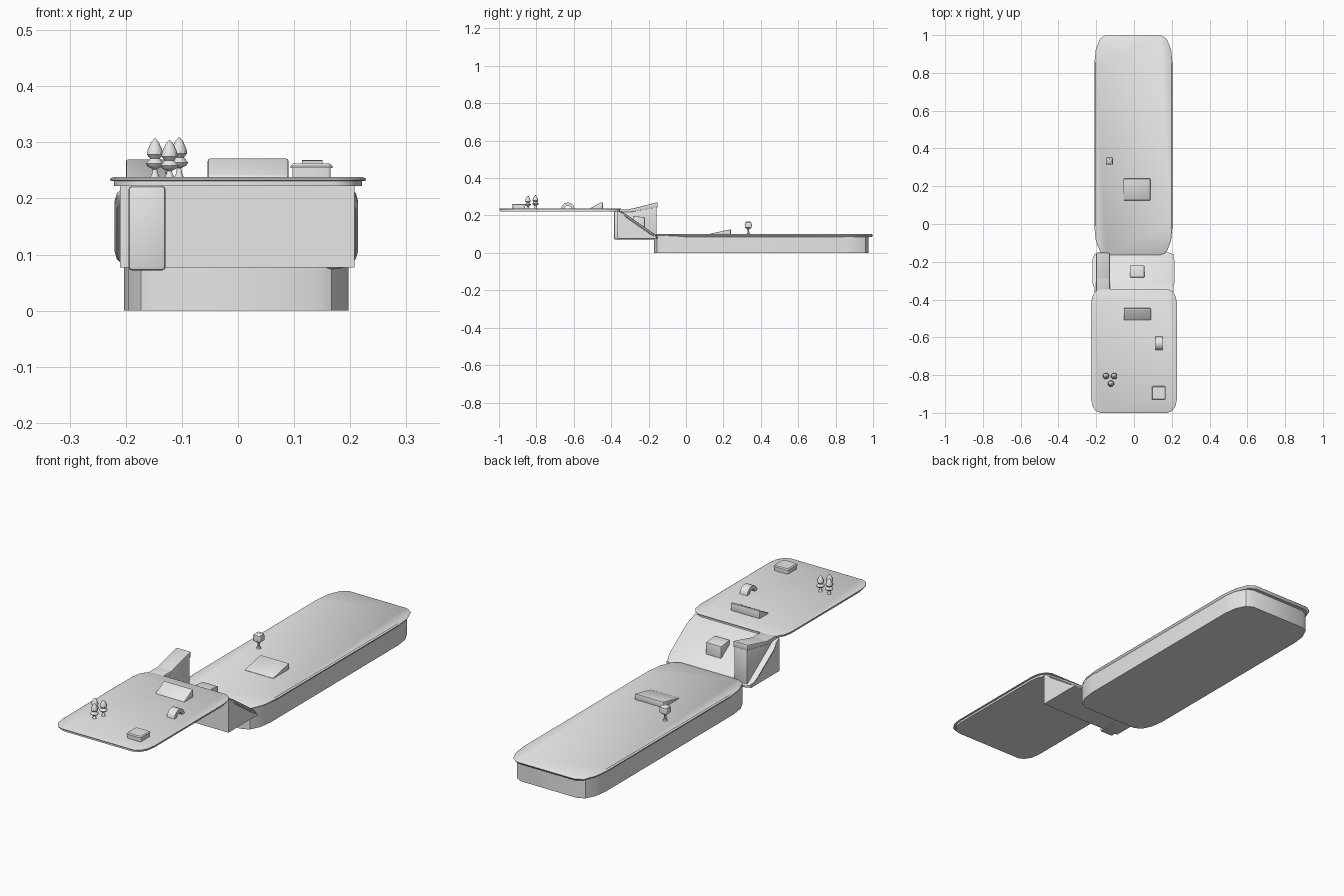
import bpy, bmesh, math

if "Cube" in bpy.data.objects:
    bpy.data.objects.remove(bpy.data.objects["Cube"])

grey = bpy.data.materials.new("plain_grey")
grey.diffuse_color = (0.8, 0.8, 0.8, 1)
grey.use_nodes = True
grey.node_tree.nodes["Principled BSDF"].inputs["Base Color"].default_value = grey.diffuse_color


def finish(name, bm, bevel=0, angle=35):
    bmesh.ops.recalc_face_normals(bm, faces=bm.faces)
    if bevel:
        bmesh.ops.bevel(bm, geom=bm.edges[:], offset=bevel, segments=2,
                        profile=0.5, affect='EDGES', clamp_overlap=True)
    me = bpy.data.meshes.new(name)
    bm.to_mesh(me)
    bm.free()
    ob = bpy.data.objects.new(name, me)
    me.materials.append(grey)
    bpy.context.collection.objects.link(ob)
    bpy.ops.object.select_all(action='DESELECT')
    ob.select_set(True)
    bpy.context.view_layer.objects.active = ob
    bpy.ops.object.shade_smooth_by_angle(angle=math.radians(angle))
    return ob


def loft(name, rings):
    """Closed solid through equal-length rings of points."""
    bm = bmesh.new()
    vs = [[bm.verts.new(p) for p in r] for r in rings]
    n = len(vs[0])
    for a, b in zip(vs, vs[1:]):
        for i in range(n):
            j = (i + 1) % n
            bm.faces.new((a[i], a[j], b[j], b[i]))
    bm.faces.new(vs[0][::-1])
    bm.faces.new(vs[-1])
    return finish(name, bm)


def slab(name, cx, hw, y0, y1, rx, ry, layers, lift=lambda y: 0):
    """Plate with stretched round corners; layers are (inset, z)."""
    cy, hy = (y0 + y1) / 2, (y1 - y0) / 2
    rings = []
    for inset, z in layers:
        ring = []
        for q, (sx, sy) in enumerate([(1, 1), (-1, 1), (-1, -1), (1, -1)]):
            for k in range(4):
                t = math.radians(q * 90 + k * 30)
                x = cx + sx * (hw - inset - rx) + rx * math.cos(t)
                y = cy + sy * (hy - inset - ry) + ry * math.sin(t)
                ring.append((x, y, z + lift(y)))
        rings.append(ring)
    return loft(name, rings)


def extrude(name, x0, x1, profile, bevel=0):
    """Side profile of (y, z) points pushed along x."""
    bm = bmesh.new()
    a = [bm.verts.new((x0, y, z)) for y, z in profile]
    b = [bm.verts.new((x1, y, z)) for y, z in profile]
    n = len(a)
    for i in range(n):
        j = (i + 1) % n
        bm.faces.new((a[i], a[j], b[j], b[i]))
    bm.faces.new(a[::-1])
    bm.faces.new(b)
    return finish(name, bm, bevel)


def lathe(name, x, y, profile, sides):
    return loft(name, [[(x + r * math.cos(2 * math.pi * (i + .5) / sides),
                         y + r * math.sin(2 * math.pi * (i + .5) / sides), z)
                        for i in range(sides)] for r, z in profile])


# Lower platform and its overhanging lip
slab("lower_platform_body", -0.003, 0.2, -0.17, 0.977, 0.06, 0.12,
     [(0, 0), (0, 0.092)])
slab("lower_platform_lip", -0.003, 0.207, -0.165, 1.0, 0.06, 0.15,
     [(0.008, 0.085), (0.002, 0.091), (0, 0.095), (0.006, 0.1)])

# Upper platform
slab("upper_platform", 0, 0.228, -1.0, -0.345, 0.05, 0.08,
     [(0.007, 0.222), (0.007, 0.231), (0, 0.232), (0, 0.235), (0.006, 0.238)])

# Connecting slope: wedge under a tilted plate
extrude("slope_body", -0.21, 0.208,
        [(-0.365, 0.077), (-0.16, 0.077), (-0.16, 0.086), (-0.355, 0.222),
         (-0.365, 0.222)])
slab("slope_plate", -0.003, 0.217, -0.35, -0.152, 0.03, 0.04,
     [(0.004, -0.012), (0, -0.006), (0, 0.001), (0.006, 0.005)],
     lambda y: 0.086 - (y + 0.155) * 0.7)

# Side pillar with a rising cap
extrude("side_pillar", -0.195, -0.129,
        [(-0.385, 0.072), (-0.157, 0.072), (-0.157, 0.255), (-0.29, 0.222),
         (-0.385, 0.222)], 0.006)
extrude("pillar_cap", -0.2, -0.127,
        [(-0.36, 0.218), (-0.29, 0.218), (-0.152, 0.243), (-0.152, 0.271),
         (-0.29, 0.236), (-0.36, 0.236)], 0.005)

# Ramps and blocks
extrude("lower_ramp", -0.056, 0.087,
        [(0.125, 0.095), (0.24, 0.095), (0.24, 0.126), (0.125, 0.102)], 0.006)
extrude("upper_ramp", -0.054, 0.09,
        [(-0.51, 0.232), (-0.445, 0.232), (-0.445, 0.271), (-0.453, 0.271),
         (-0.51, 0.24)], 0.005)
extrude("slope_block", -0.021, 0.055,
        [(-0.282, 0.13), (-0.22, 0.11), (-0.22, 0.19), (-0.282, 0.197)], 0.003)

# Low box with a lid
slab("box_body", 0.131, 0.034, -0.927, -0.861, 0.005, 0.005,
     [(0, 0.235), (0, 0.256)])
slab("box_lid", 0.131, 0.037, -0.93, -0.858, 0.007, 0.007,
     [(0, 0.254), (0, 0.258), (0.004, 0.262)])

# Arch, a half ring
outer = [(-0.632 + 0.036 * math.cos(math.pi * i / 10),
          0.235 + 0.034 * math.sin(math.pi * i / 10)) for i in range(11)]
inner = [(-0.632 + 0.019 * math.cos(math.pi * i / 10),
          0.235 + 0.017 * math.sin(math.pi * i / 10)) for i in range(10, -1, -1)]
extrude("arch", 0.114, 0.151, outer + inner)

# Three conifers
for i, (x, y) in enumerate([(-0.148, -0.805), (-0.105, -0.805), (-0.122, -0.845)]):
    top = (0.307, 0.309, 0.304)[i] - 0.307
    lathe("conifer_%d" % (i + 1), x, y,
          [(r, z + (top if z > 0.25 else 0)) for r, z in
           [(0.009, 0.237), (0.006, 0.244), (0.004, 0.252), (0.014, 0.257),
            (0.017, 0.262), (0.009, 0.271), (0.015, 0.278), (0.014, 0.286),
            (0.008, 0.299), (0.001, 0.307)]], 10)

# Round tree
lathe("round_tree_trunk", -0.13, 0.333,
      [(0.012, 0.098), (0.006, 0.107), (0.005, 0.122), (0.009, 0.137)], 8)
slab("round_tree_crown", -0.13, 0.019, 0.314, 0.352, 0.006, 0.006,
     [(0.01, 0.128), (0.001, 0.136), (0, 0.15), (0.002, 0.162), (0.01, 0.169)])
